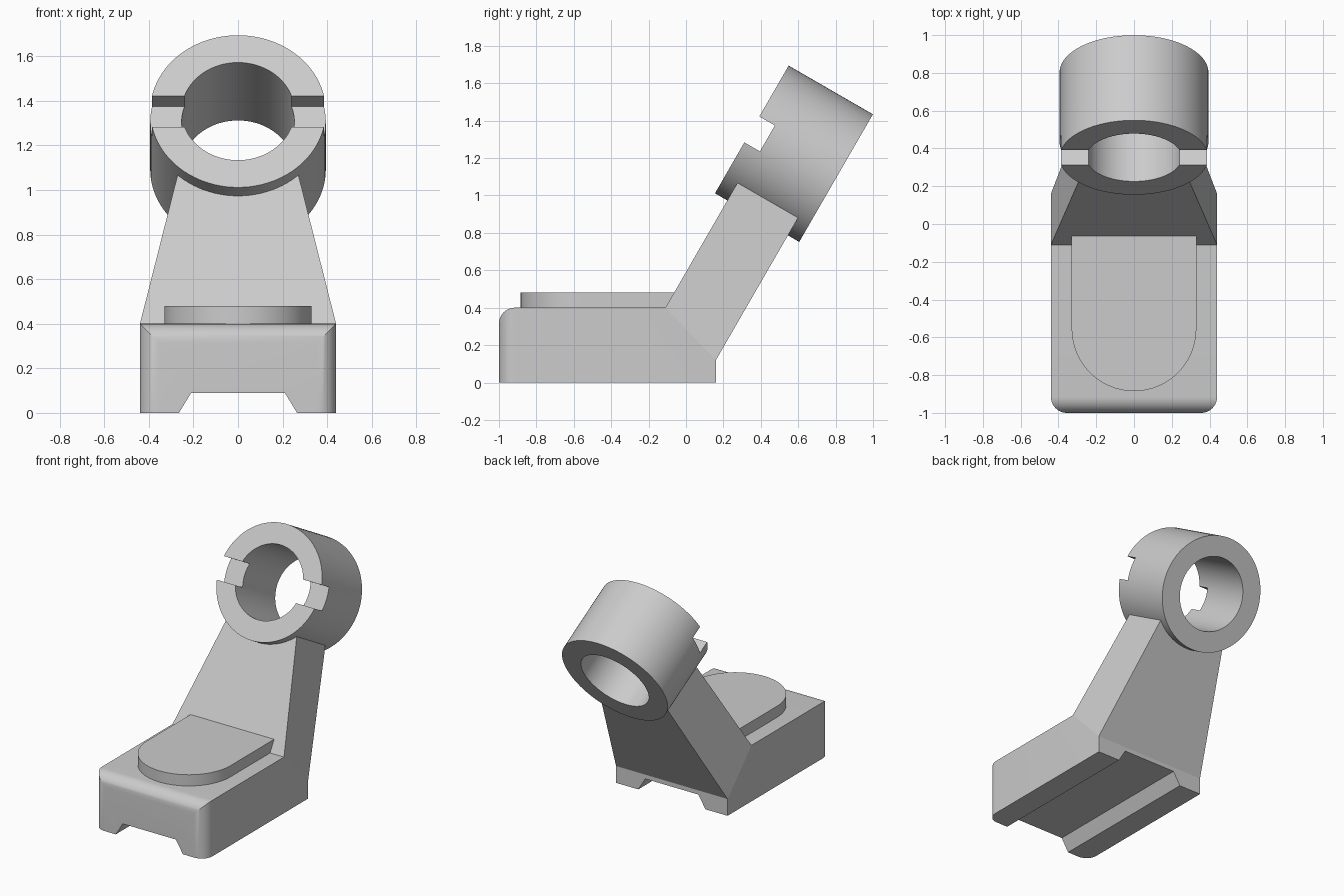
import bpy, bmesh, math
from mathutils import Matrix, Vector

cube = bpy.data.objects.get("Cube")
if cube:
    bpy.data.objects.remove(cube, do_unlink=True)

grey = bpy.data.materials.new("light grey")
grey.use_nodes = True
grey.diffuse_color = (0.6, 0.6, 0.6, 1)
grey.node_tree.nodes["Principled BSDF"].inputs["Base Color"].default_value = grey.diffuse_color

# Tilted frame of the clamp: local y runs up the arm, local -z along the bore
TILT = Matrix.Translation((0, 0.352, 1.353)) @ Matrix.Rotation(math.radians(60), 4, 'X')


def finish(name, bm, matrix=None):
    bmesh.ops.recalc_face_normals(bm, faces=bm.faces)
    mesh = bpy.data.meshes.new(name)
    bm.to_mesh(mesh)
    bm.free()
    mesh.materials.append(grey)
    obj = bpy.data.objects.new(name, mesh)
    bpy.context.collection.objects.link(obj)
    if matrix:
        obj.matrix_world = matrix
    return obj


def prism(points, direction):
    """Extrude a closed outline of 3D points along a direction."""
    bm = bmesh.new()
    face = bm.faces.new([bm.verts.new(p) for p in points])
    out = bmesh.ops.extrude_face_region(bm, geom=[face], use_keep_orig=True)
    bmesh.ops.translate(bm, vec=direction,
                        verts=[g for g in out["geom"] if isinstance(g, bmesh.types.BMVert)])
    return bm


# Base block: grooved cross-section run front to back
half = [(0.21, 0.09), (0.265, 0), (0.44, 0), (0.44, 0.4)]
outline = half + [(-x, z) for x, z in reversed(half)]
bm = prism([(x, -1, z) for x, z in outline], (0, 1.16, 0))

# Slanted seam where the arm leaves the base
cut = bmesh.ops.bisect_plane(bm, geom=bm.verts[:] + bm.edges[:] + bm.faces[:],
                             plane_co=(0, 0.16, 0.12), plane_no=(0, 0.28, 0.27),
                             clear_outer=True)
bmesh.ops.holes_fill(bm, edges=[g for g in cut["geom_cut"] if isinstance(g, bmesh.types.BMEdge)])

# Rounded front corners
corners = [e for e in bm.edges
           if all(v.co.y < -0.99 and abs(v.co.x) > 0.43 for v in e.verts)]
bmesh.ops.bevel(bm, geom=corners, offset=0.085, segments=10, profile=0.5, affect='EDGES')
base = finish("base_block", bm)

# Raised pad with a round front, running into the arm
R = 0.33
arc = [(R * math.cos(t), -0.555 + R * math.sin(t), 0.39)
       for t in (math.pi + math.pi * i / 40 for i in range(41))]
pad = finish("raised_pad", prism(arc + [(R, -0.02, 0.39), (-R, -0.02, 0.39)], (0, 0, 0.09)))

# Tapered arm: foot sits on the seam, head is buried in the ring
bm = bmesh.new()
inv = TILT.inverted()
foot = [inv @ Vector(p) for p in
        ((-0.44, -0.11, 0.4), (0.44, -0.11, 0.4), (0.44, 0.16, 0.12), (-0.44, 0.16, 0.12))]
head = [Vector((math.copysign(0.268, p.x), -0.272, p.z)) for p in foot]
low, high = ([bm.verts.new(p) for p in ring] for ring in (foot, head))
bm.faces.new(low)
bm.faces.new(high)
for i in range(4):
    j = (i + 1) % 4
    bm.faces.new((low[i], low[j], high[j], high[i]))
arm = finish("tapered_arm", bm, TILT)

# Clamp ring: tube swept from its rectangular section
N = 96
section = [(0.253, 0), (0.394, 0), (0.394, -0.52), (0.253, -0.52)]
bm = bmesh.new()
loops = [[bm.verts.new((r * math.cos(a), r * math.sin(a), z)) for r, z in section]
         for a in (math.tau * i / N for i in range(N))]
for i in range(N):
    a, b = loops[i], loops[(i + 1) % N]
    for k in range(4):
        m = (k + 1) % 4
        bm.faces.new((a[k], b[k], b[m], a[m]))
ring = finish("clamp_ring", bm, TILT)

# Cross slot in the ring's front face
slot = finish("slot_cutter", prism([(-1, -0.08, -0.096), (1, -0.08, -0.096),
                                    (1, 0.08, -0.096), (-1, 0.08, -0.096)], (0, 0, 0.3)), TILT)
slot.hide_render = True
mod = ring.modifiers.new("slot", 'BOOLEAN')
mod.operation = 'DIFFERENCE'
mod.solver = 'EXACT'
mod.object = slot
bpy.context.view_layer.objects.active = ring
bpy.ops.object.select_all(action='DESELECT')
ring.select_set(True)
bpy.ops.object.modifier_apply(modifier="slot")
bpy.data.objects.remove(slot, do_unlink=True)

# Smooth the curved walls, keep the machined edges sharp
for obj in (base, pad, ring):
    obj.select_set(True)
bpy.ops.object.shade_smooth_by_angle(angle=math.radians(30))
